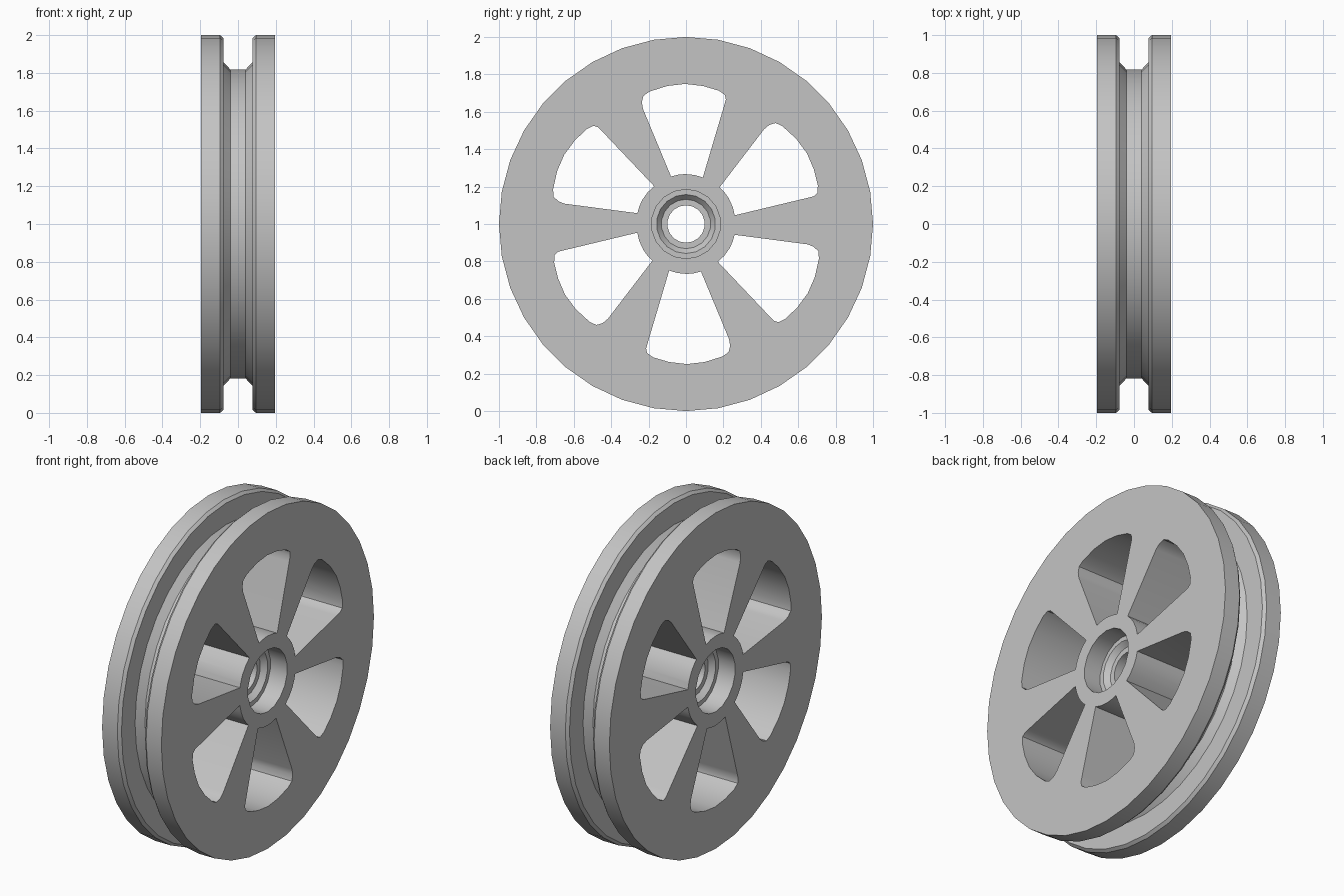
import bpy, bmesh, math
from mathutils import Matrix, Vector

if "Cube" in bpy.data.objects:
    bpy.data.objects.remove(bpy.data.objects["Cube"], do_unlink=True)

AXLE_HEIGHT = 1.0
HALF_WIDTH = 0.195

grey = bpy.data.materials.new("plain grey")
grey.use_nodes = True
grey.diffuse_color = (0.55, 0.55, 0.55, 1)
grey.node_tree.nodes["Principled BSDF"].inputs["Base Color"].default_value = grey.diffuse_color


def finish(name, bm):
    bmesh.ops.recalc_face_normals(bm, faces=bm.faces)
    mesh = bpy.data.meshes.new(name)
    bm.to_mesh(mesh)
    bm.free()
    mesh.materials.append(grey)
    obj = bpy.data.objects.new(name, mesh)
    obj.location.z = AXLE_HEIGHT
    bpy.context.collection.objects.link(obj)
    return obj


def revolve(name, half_profile, segments):
    """Mirror an (x, radius) half profile, spin it about the x axis, cap the ends."""
    profile = half_profile + [(-x, r) for x, r in reversed(half_profile)]
    bm = bmesh.new()
    rings = []
    for x, r in profile:
        angles = [2 * math.pi * i / segments for i in range(segments)]
        rings.append([bm.verts.new((x, r * math.sin(a), r * math.cos(a))) for a in angles])
    for near, far in zip(rings, rings[1:]):
        for i in range(segments):
            j = (i + 1) % segments
            bm.faces.new((near[i], near[j], far[j], far[i]))
    bm.faces.new(rings[0])
    bm.faces.new(rings[-1])
    return finish(name, bm)


def cut(target, cutter):
    cutter.hide_render = True
    mod = target.modifiers.new("cut", "BOOLEAN")
    mod.operation = "DIFFERENCE"
    mod.solver = "EXACT"
    mod.object = cutter
    bpy.context.view_layer.objects.active = target
    bpy.ops.object.modifier_apply(modifier=mod.name)
    bpy.data.objects.remove(cutter, do_unlink=True)


# Rim with two flanges and a groove between them
wheel = revolve("grooved_wheel", [
    (HALF_WIDTH, 1.0), (0.095, 1.0), (0.078, 0.985),
    (0.078, 0.857), (0.04, 0.818)], 36)

# Stepped bore: wide recess, ledge, cone, ledge, narrow through hole
bore = revolve("bore_cutter", [
    (0.25, 0.185), (0.085, 0.185), (0.085, 0.158),
    (0.055, 0.132), (0.055, 0.1)], 18)
cut(wheel, bore)

# Six windows that leave tapered spokes
window = [(-0.08, 0.254), (-0.045, 0.263), (-0.005, 0.267), (0.045, 0.262), (0.09, 0.249),
          (0.203, 0.63), (0.213, 0.665), (0.208, 0.69), (0.175, 0.713),
          (0.09, 0.738), (-0.005, 0.749), (-0.1, 0.738), (-0.195, 0.708),
          (-0.228, 0.685), (-0.236, 0.65), (-0.23, 0.615)]
bm = bmesh.new()
for k in range(6):
    turn = Matrix.Rotation(k * math.pi / 3, 3, "X")
    face = bm.faces.new([bm.verts.new(turn @ Vector((-0.3, y, z))) for y, z in window])
    push = bmesh.ops.extrude_face_region(bm, geom=[face], use_keep_orig=True)
    verts = [v for v in push["geom"] if isinstance(v, bmesh.types.BMVert)]
    bmesh.ops.translate(bm, verts=verts, vec=(0.6, 0, 0))
cut(wheel, finish("window_cutter", bm))

# Smooth round surfaces, crisp edges
bpy.ops.object.select_all(action="DESELECT")
wheel.select_set(True)
bpy.context.view_layer.objects.active = wheel
bpy.ops.object.shade_smooth_by_angle(angle=math.radians(32))
